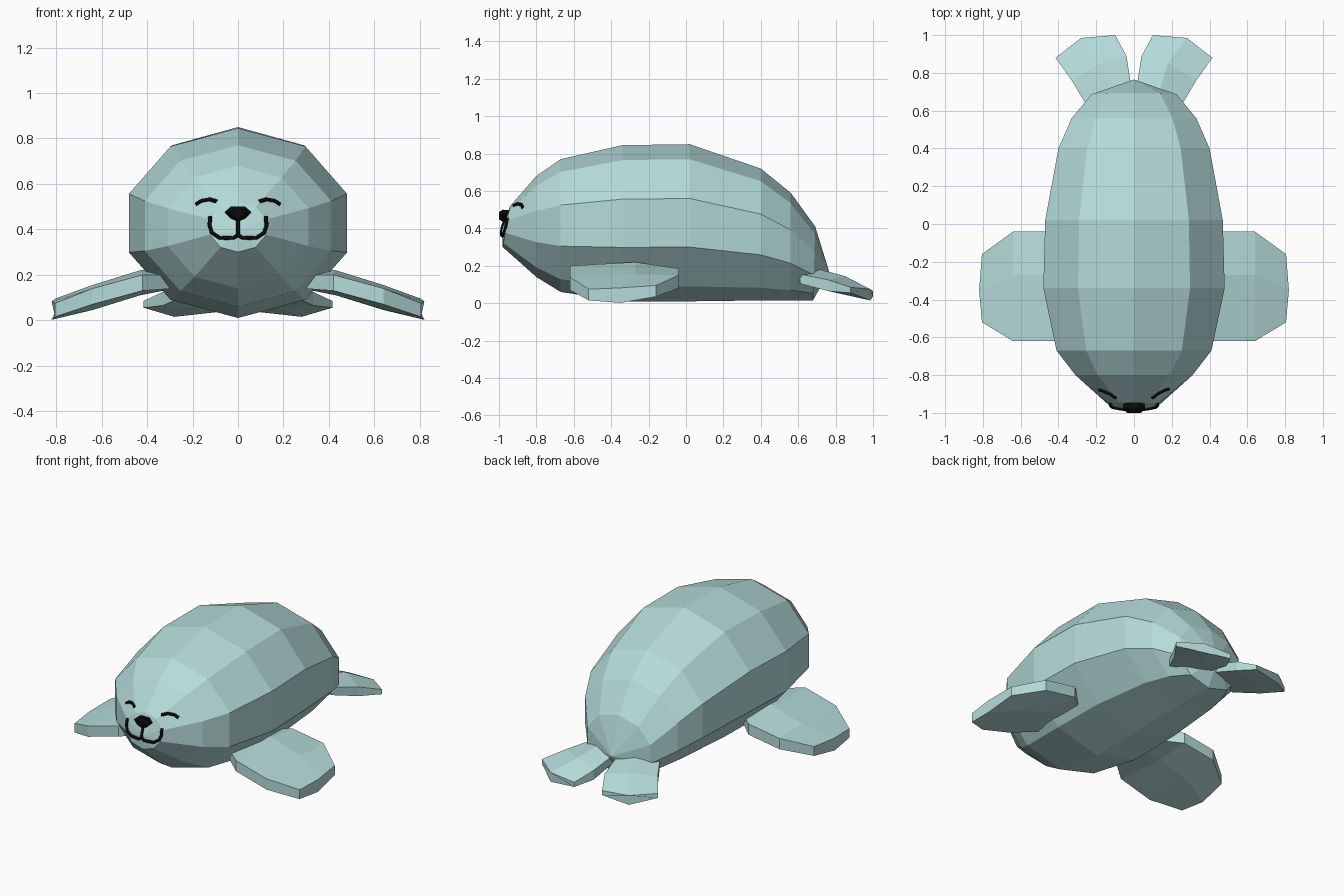
import bpy, bmesh, math
from mathutils import Vector
from mathutils.bvhtree import BVHTree

if "Cube" in bpy.data.objects:
    bpy.data.objects.remove(bpy.data.objects["Cube"])


def material(name, rgb):
    m = bpy.data.materials.new(name)
    m.diffuse_color = (*rgb, 1)
    m.use_nodes = True
    m.node_tree.nodes["Principled BSDF"].inputs["Base Color"].default_value = m.diffuse_color
    return m


SKIN = material("pale_teal", (0.46, 0.71, 0.70))
INK = material("black", (0.003, 0.003, 0.003))


def loft(name, rings, mat, tips=(None, None)):
    """Skin a list of closed rings; each end is a fan to a tip or a flat cap."""
    bm = bmesh.new()
    loops = [[bm.verts.new(p) for p in r] for r in rings]
    n = len(loops[0])
    for a, b in zip(loops, loops[1:]):
        for i in range(n):
            j = (i + 1) % n
            bm.faces.new((a[i], a[j], b[j], b[i]))
    for loop, tip in zip((loops[0], loops[-1]), tips):
        if tip:
            t = bm.verts.new(tip)
            for i in range(n):
                bm.faces.new((loop[i], loop[(i + 1) % n], t))
        else:
            bm.faces.new(loop)
    bmesh.ops.recalc_face_normals(bm, faces=bm.faces)
    me = bpy.data.meshes.new(name)
    bm.to_mesh(me)
    tree = BVHTree.FromBMesh(bm)
    bm.free()
    me.materials.append(mat)
    ob = bpy.data.objects.new(name, me)
    bpy.context.collection.objects.link(ob)
    return tree


# Body: ten-sided rings, (y, half width, top z, bottom z, lean)
stations = [
    (-0.96, 0.125, 0.52, 0.30, 0.18),
    (-0.80, 0.31, 0.68, 0.14, 0),
    (-0.67, 0.41, 0.77, 0.06, 0),
    (-0.34, 0.48, 0.845, 0.01, 0),
    (0.02, 0.47, 0.85, 0.01, 0),
    (0.40, 0.40, 0.72, 0.015, 0),
    (0.56, 0.33, 0.59, 0.015, 0),
    (0.685, 0.225, 0.41, 0.015, 0.03),
]
rings = []
for y, w, top, bot, lean in stations:
    c, rz, rx = (top + bot) / 2, (top - bot) / 2, w / math.sin(math.radians(72))
    ring = []
    for k in range(10):
        a = k * math.tau / 10
        dz = rz * math.cos(a)
        ring.append((rx * math.sin(a), y + lean * dz, c + dz))
    rings.append(ring)
body = loft("body", rings, SKIN, ((0, -0.985, 0.39), (0, 0.765, 0.17)))


def flipper(name, sections, side):
    """Each section: one edge, ridge, other edge, edge and ridge half thickness."""
    rings = []
    for a, m, c, t, r in sections:
        pts = [(a, t), (m, r), (c, t), (c, -t), (m, -r), (a, -t)]
        rings.append([(p[0] * side, p[1], p[2] + h) for p, h in pts])
    loft(name, rings, SKIN)


front = [
    ((0.28, -0.50, 0.17), (0.28, -0.30, 0.18), (0.28, -0.16, 0.17), 0.03, 0.04),
    ((0.42, -0.62, 0.165), (0.43, -0.27, 0.165), (0.42, -0.04, 0.15), 0.035, 0.055),
    ((0.64, -0.62, 0.105), (0.64, -0.27, 0.10), (0.64, -0.04, 0.115), 0.035, 0.055),
    ((0.805, -0.52, 0.045), (0.82, -0.35, 0.042), (0.805, -0.16, 0.065), 0.03, 0.04),
]
rear = [
    ((0.01, 0.70, 0.14), (0.12, 0.66, 0.15), (0.24, 0.61, 0.13), 0.025, 0.045),
    ((0.04, 0.89, 0.085), (0.18, 0.85, 0.10), (0.33, 0.76, 0.095), 0.03, 0.045),
    ((0.10, 1.00, 0.05), (0.28, 0.985, 0.045), (0.415, 0.88, 0.07), 0.015, 0.03),
]
for label, s in (("left", 1), ("right", -1)):
    flipper("front_flipper_" + label, front, s)
    flipper("rear_flipper_" + label, rear, s)


# Face lines: thin tubes laid on the body surface
def on_body(x, z):
    hit = body.ray_cast(Vector((x, -3, z)), Vector((0, 1, 0)))[0]
    return hit.y if hit else -0.95


def face_line(name, pts):
    path = []
    for (x0, z0), (x1, z1) in zip(pts, pts[1:]):
        path += [(x0 + (x1 - x0) * k / 3, z0 + (z1 - z0) * k / 3) for k in range(3)]
    path.append(pts[-1])
    cu = bpy.data.curves.new(name, "CURVE")
    cu.dimensions = "3D"
    cu.bevel_depth = 0.009
    cu.bevel_resolution = 1
    cu.use_fill_caps = True
    sp = cu.splines.new("POLY")
    sp.points.add(len(path) - 1)
    for p, (x, z) in zip(sp.points, path):
        p.co = (x, on_body(x, z) - 0.003, z, 1)
    cu.materials.append(INK)
    bpy.context.collection.objects.link(bpy.data.objects.new(name, cu))


for label, s in (("left", 1), ("right", -1)):
    eye = [(0.095, 0.523), (0.125, 0.532), (0.16, 0.526), (0.185, 0.51)]
    mouth = [(0.0, 0.375), (0.02, 0.362), (0.08, 0.362), (0.115, 0.385),
             (0.125, 0.415), (0.123, 0.455)]
    face_line("eye_" + label, [(x * s, z) for x, z in eye])
    face_line("mouth_" + label, [(x * s, z) for x, z in mouth])
face_line("mouth_stem", [(0, 0.45), (0, 0.375)])

# Nose: faceted wedge tapering to the front
outline = [(-0.06, 0.475), (-0.032, 0.50), (0.032, 0.50), (0.06, 0.475),
           (0.03, 0.447), (0, 0.435), (-0.03, 0.447)]
nose = [[(x * f, y, 0.47 + (z - 0.47) * f) for x, z in outline]
        for y, f in ((-0.94, 0.9), (-0.98, 1.0), (-1.0, 0.6))]
loft("nose", nose, INK)
